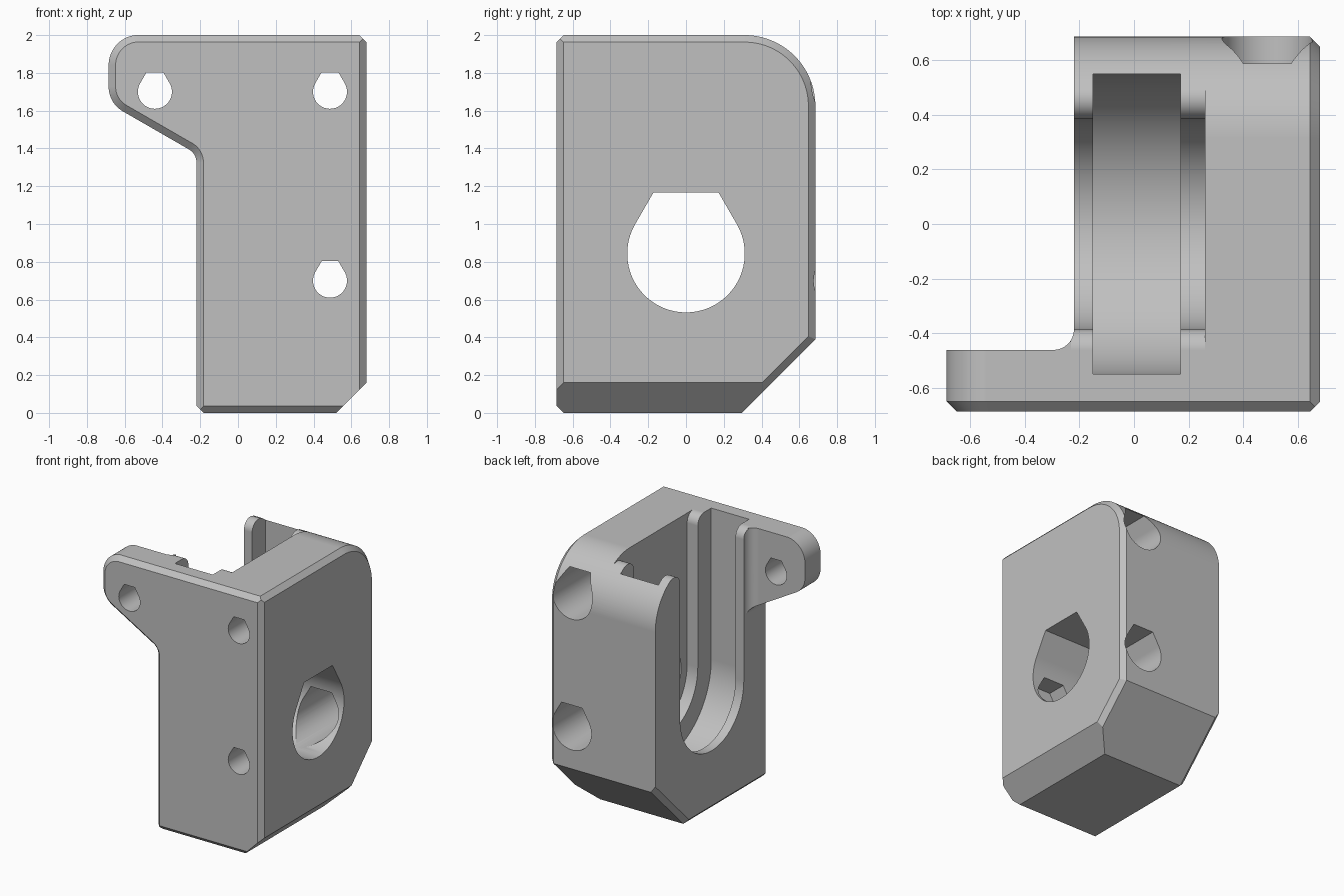
import bpy, bmesh, math
from mathutils import Vector

if "Cube" in bpy.data.objects:
    bpy.data.objects.remove(bpy.data.objects["Cube"], do_unlink=True)

grey = bpy.data.materials.new("plain grey")
grey.use_nodes = True
GREY = (0.53, 0.53, 0.53, 1)
grey.diffuse_color = GREY
grey.node_tree.nodes["Principled BSDF"].inputs["Base Color"].default_value = GREY


def arc(cu, cv, r, a0, a1, n):
    angles = [math.radians(a0 + (a1 - a0) * i / n) for i in range(n + 1)]
    return [(cu + r * math.cos(a), cv + r * math.sin(a)) for a in angles]


def rounded(corners, n=20):
    """Polygon from (u, v[, radius]) corners with tangent arcs."""
    out = []
    for i, c in enumerate(corners):
        p = Vector(c[:2])
        if len(c) == 2:
            out.append(tuple(p))
            continue
        a = (Vector(corners[i - 1][:2]) - p).normalized()
        b = (Vector(corners[(i + 1) % len(corners)][:2]) - p).normalized()
        half = a.angle(b) / 2
        centre = p + (a + b).normalized() * c[2] / math.sin(half)
        d0 = p + a * c[2] / math.tan(half) - centre
        d1 = p + b * c[2] / math.tan(half) - centre
        a0 = math.atan2(d0.y, d0.x)
        turn = (math.atan2(d1.y, d1.x) - a0 + math.pi) % math.tau - math.pi
        out += arc(*centre, c[2], math.degrees(a0), math.degrees(a0 + turn), n)
    return out


def teardrop(cu, cv, r):
    """Round hole with sloped shoulders and a flat roof."""
    roof = r + 0.013
    w = r * math.cos(math.pi / 6) - (roof - r / 2) / math.sqrt(3)
    return arc(cu, cv, r, -210, 30, 56) + [(cu + w, cv + roof), (cu - w, cv + roof)]


def inset(pts, d):
    """Offset a counter-clockwise outline inwards."""
    out = []
    for i, p in enumerate(pts):
        p = Vector(p)
        e0 = (p - Vector(pts[i - 1])).normalized()
        e1 = (Vector(pts[(i + 1) % len(pts)]) - p).normalized()
        n0, n1 = Vector((-e0.y, e0.x)), Vector((-e1.y, e1.x))
        out.append(tuple(p + (n0 + n1) * d / (1 + n0.dot(n1))))
    return out


def prism(name, pts, axis, lo, hi, cham_lo=0, cham_hi=0, planes=()):
    """Extrude an outline along an axis, with optional chamfered ends and plane cuts."""
    place = {"x": lambda u, v, t: (t, u, v),
             "y": lambda u, v, t: (u, t, v),
             "z": lambda u, v, t: (u, v, t)}[axis]
    rings = [(lo + cham_lo, pts), (hi - cham_hi, pts)]
    if cham_lo:
        rings.insert(0, (lo, inset(pts, cham_lo)))
    if cham_hi:
        rings.append((hi, inset(pts, cham_hi)))
    bm = bmesh.new()
    loops = [[bm.verts.new(place(u, v, t)) for u, v in ring] for t, ring in rings]
    n = len(pts)
    for a, b in zip(loops, loops[1:]):
        for i in range(n):
            j = (i + 1) % n
            bm.faces.new((a[i], a[j], b[j], b[i]))
    bm.faces.new(loops[0])
    bm.faces.new(loops[-1])
    for co, no in planes:
        geom = bm.verts[:] + bm.edges[:] + bm.faces[:]
        bmesh.ops.bisect_plane(bm, geom=geom, plane_co=co, plane_no=no, clear_outer=True)
        rim = [e for e in bm.edges if e.is_boundary]
        bmesh.ops.holes_fill(bm, edges=rim, sides=0)
    bmesh.ops.recalc_face_normals(bm, faces=bm.faces)
    mesh = bpy.data.meshes.new(name)
    bm.to_mesh(mesh)
    bm.free()
    mesh.materials.append(grey)
    obj = bpy.data.objects.new(name, mesh)
    bpy.context.collection.objects.link(obj)
    return obj


def combine(obj, other, operation):
    """Apply a boolean and discard the helper."""
    mod = obj.modifiers.new("cut", "BOOLEAN")
    mod.operation, mod.object, mod.solver = operation, other, "EXACT"
    bpy.context.view_layer.update()
    graph = bpy.context.evaluated_depsgraph_get()
    mesh = bpy.data.meshes.new_from_object(obj.evaluated_get(graph))
    obj.modifiers.clear()
    obj.data = mesh
    bpy.data.objects.remove(other, do_unlink=True)


CHAM = 0.037
LEFT, RIGHT, BACK, SEAT = -0.22, 0.68, 0.685, -0.46
AXLE_Z = 0.843
S = math.sqrt(0.5)

# Front silhouette with the side arm, chamfered round its front edge
outline = rounded([(LEFT, -0.001), (RIGHT + 0.001, -0.001), (RIGHT + 0.001, 2.001),
                   (-0.685, 2.001, 0.16), (-0.685, 1.64, 0.15), (LEFT, 1.372, 0.08)])
bracket = prism("bearing_bracket", outline, "y", -BACK, 1, cham_lo=CHAM, planes=[
    ((0.52, 0, 0), (S, 0, -S)),                      # broad lower right bevel
    ((LEFT + CHAM, 0, 0), (-S, 0, -S)),              # lower left bevel
    ((LEFT + CHAM, 0.295, 0), (-S, 0.5, -0.5)),      # left edge of the rear slope
])

# Side profile: rounded upper back, sloped lower back
side = rounded([(-1, 0), (0.295, 0), (BACK, 0.39), (BACK, 2, 0.375), (-1, 2)], 32)
combine(bracket, prism("side_profile", side, "x", -1, RIGHT, cham_hi=CHAM), "INTERSECT")

# Space behind the arm
behind = rounded([(-1, SEAT), (LEFT + 0.0005, SEAT, 0.075), (LEFT + 0.0005, 1), (-1, 1)])
combine(bracket, prism("arm_relief", behind, "z", -1, 3), "DIFFERENCE")

# Open channel with softened upper lips
r, f = 0.385, 0.075
channel = (arc(0, AXLE_Z, r, 180, 360, 64) + arc(r + f, 1.88, f, 180, 60, 16)
           + [(0.4975, 2.2), (-r - f, 2.2)] + arc(-r - f, 2 - f, f, 90, 0, 16))
combine(bracket, prism("channel", channel, "x", LEFT - 0.01, 0.26), "DIFFERENCE")

# Wider bearing groove
groove = arc(0, AXLE_Z, 0.548, 180, 360, 72) + [(0.548, 2.2), (-0.548, 2.2)]
combine(bracket, prism("bearing_groove", groove, "x", -0.15, 0.17), "DIFFERENCE")

# Axle hole through the right wall
combine(bracket, prism("axle_hole", teardrop(0, AXLE_Z, 0.311), "x", 0.1, 1), "DIFFERENCE")

# Screw holes, with deep rear counterbores on the two body screws
for x, z, bored in [(0.487, 1.7, True), (0.487, 0.7, True), (-0.44, 1.7, False)]:
    combine(bracket, prism("screw_hole", teardrop(x, z, 0.09), "y", -1, 1), "DIFFERENCE")
    if bored:
        combine(bracket, prism("counterbore", teardrop(x, z, 0.165), "y", SEAT, 1), "DIFFERENCE")

# Shading: smooth arcs, crisp edges
bpy.ops.object.select_all(action="DESELECT")
bracket.select_set(True)
bpy.context.view_layer.objects.active = bracket
bpy.ops.object.shade_smooth_by_angle(angle=math.radians(20))
weighted = bracket.modifiers.new("weighted normals", "WEIGHTED_NORMAL")
weighted.keep_sharp = True
